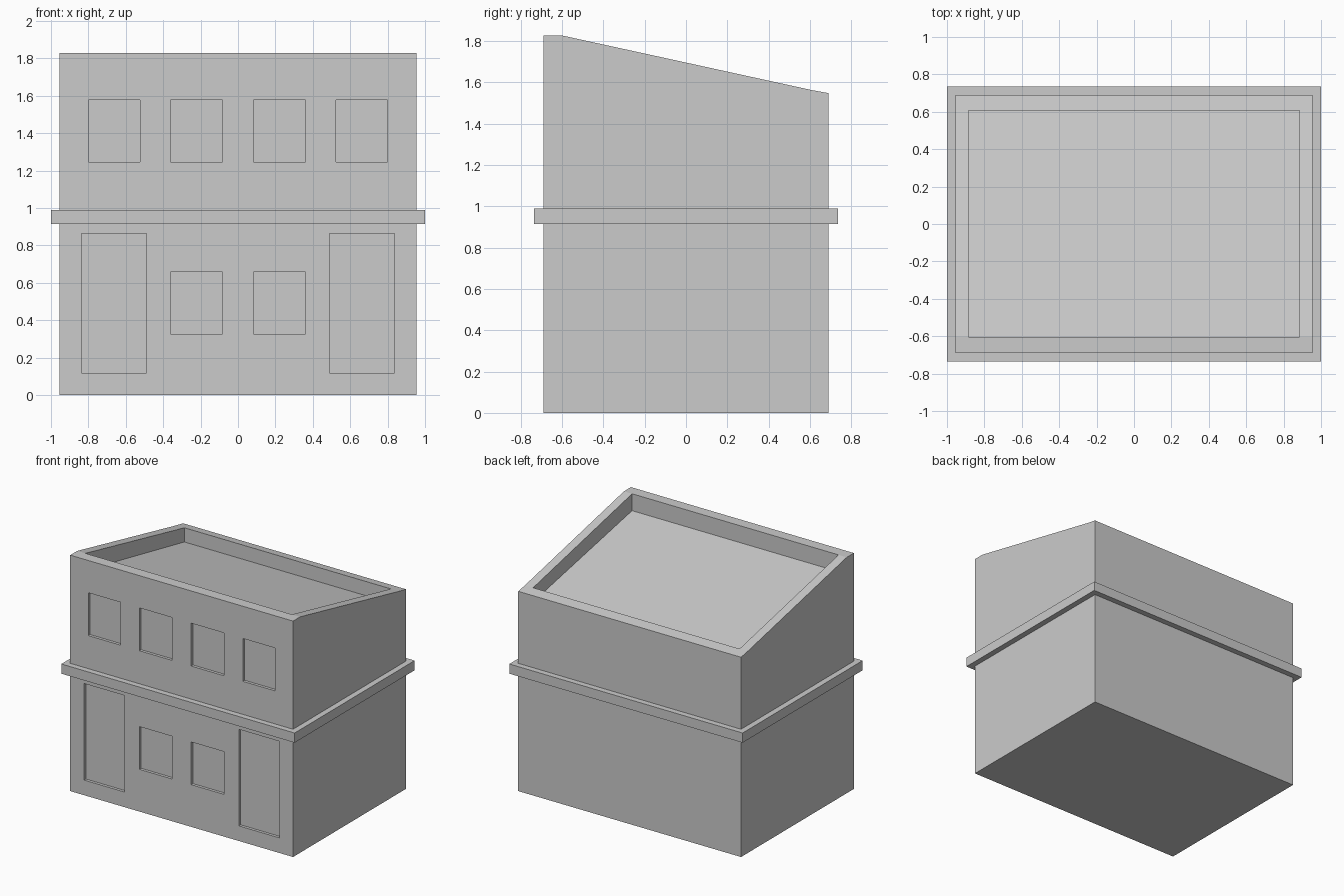
import bpy, bmesh

if "Cube" in bpy.data.objects:
    bpy.data.objects.remove(bpy.data.objects["Cube"])

HX, HY = 0.955, 0.69          # half size of the walls
WALL_DEPTH = 0.022            # depth of door and window recesses


def finish(name, bm):
    bmesh.ops.recalc_face_normals(bm, faces=bm.faces[:])
    me = bpy.data.meshes.new(name)
    bm.to_mesh(me)
    bm.free()
    ob = bpy.data.objects.new(name, me)
    bpy.context.collection.objects.link(ob)
    return ob


def prism(bm, profile, x0, x1):
    """Extrude a (y, z) side profile from x0 to x1."""
    face = bm.faces.new([bm.verts.new((x0, y, z)) for y, z in profile])
    new = bmesh.ops.extrude_face_region(bm, geom=[face])["geom"]
    verts = [v for v in new if isinstance(v, bmesh.types.BMVert)]
    bmesh.ops.translate(bm, verts=verts, vec=(x1 - x0, 0, 0))


def cut(target, cutter):
    cutter.hide_render = True
    cutter.hide_set(True)
    mod = target.modifiers.new(cutter.name, "BOOLEAN")
    mod.operation = "DIFFERENCE"
    mod.solver = "EXACT"
    mod.object = cutter


# Walls: one side profile with the sloping parapet
bm = bmesh.new()
prism(bm, [(-HY, 0), (HY, 0), (HY, 1.548), (0.608, 1.563),
           (-0.604, 1.828), (-HY, 1.828)], -HX, HX)
walls = finish("building_walls", bm)

# Sunken sloping roof inside the parapet
bm = bmesh.new()
prism(bm, [(-0.604, 1.697), (0.608, 1.453), (0.608, 2.1), (-0.604, 2.1)],
      -0.885, 0.885)
cut(walls, finish("roof_recess_cutter", bm))

# Doors and windows, mirrored left and right: x0, x1, z0, z1
openings = [
    (0.082, 0.362, 1.246, 1.578),   # upper inner window
    (0.525, 0.800, 1.246, 1.578),   # upper outer window
    (0.082, 0.362, 0.327, 0.658),   # lower window
    (0.490, 0.837, 0.117, 0.865),   # door
]
bm = bmesh.new()
for x0, x1, z0, z1 in openings:
    y0, y1 = -HY - 0.1, -HY + WALL_DEPTH
    for s in (1, -1):
        prism(bm, [(y0, z0), (y1, z0), (y1, z1), (y0, z1)], s * x0, s * x1)
cut(walls, finish("opening_cutter", bm))

# Projecting band between the storeys, open on its hidden inner side
bm = bmesh.new()
loops = []
for hx, hy, z in [(HX, HY, 0.915), (1, 0.735, 0.915),
                  (1, 0.735, 0.99), (HX, HY, 0.99)]:
    loops.append([bm.verts.new((sx * hx, sy * hy, z))
                  for sx, sy in ((-1, -1), (1, -1), (1, 1), (-1, 1))])
for a, b in zip(loops, loops[1:]):
    for i in range(4):
        j = (i + 1) % 4
        bm.faces.new((a[i], a[j], b[j], b[i]))
finish("storey_band", bm)
